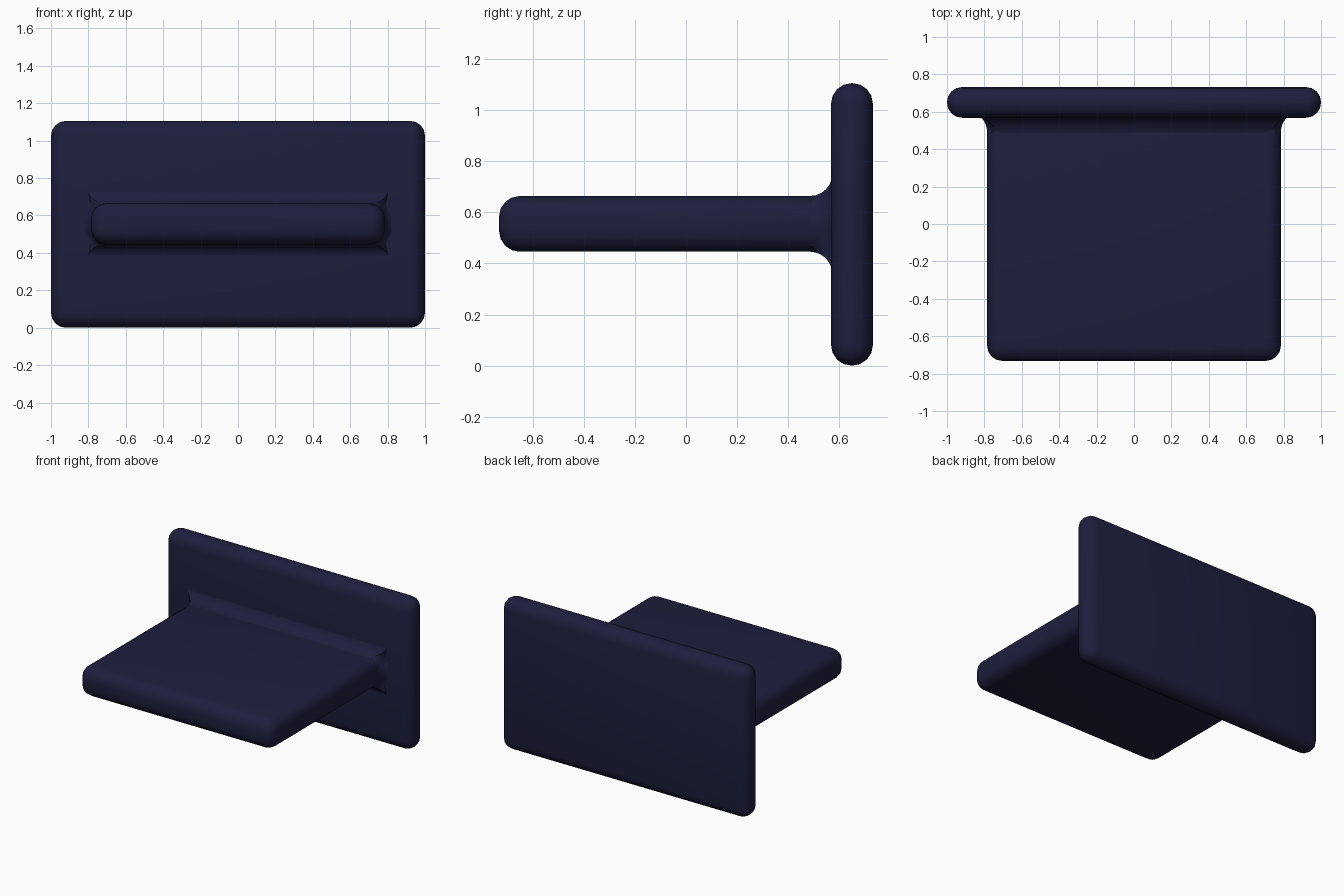
import bpy, bmesh, math

if "Cube" in bpy.data.objects:
    bpy.data.objects.remove(bpy.data.objects["Cube"])

MID_Z = 0.555
navy = bpy.data.materials.new("dark_navy")
navy.diffuse_color = (0.013, 0.013, 0.048, 1)
navy.use_nodes = True
navy.node_tree.nodes["Principled BSDF"].inputs["Base Color"].default_value = navy.diffuse_color


def finish(ob):
    ob.data.materials.append(navy)
    bpy.ops.object.select_all(action='DESELECT')
    ob.select_set(True)
    bpy.context.view_layer.objects.active = ob
    bpy.ops.object.shade_smooth_by_angle(angle=math.radians(35))


def rounded_box(name, lo, hi, radius):
    bpy.ops.mesh.primitive_cube_add(size=1, location=[(a + b) / 2 for a, b in zip(lo, hi)])
    ob = bpy.context.object
    ob.name = name
    ob.scale = [b - a for a, b in zip(lo, hi)]
    bpy.ops.object.transform_apply(location=False, rotation=False, scale=True)
    bev = ob.modifiers.new("round_edges", 'BEVEL')
    bev.width = radius
    bev.segments = 4
    bpy.ops.object.modifier_apply(modifier=bev.name)
    finish(ob)
    return ob


# Upright back plate and the thick horizontal shelf that runs into it
rounded_box("back_plate", (-1, 0.568, 0), (1, 0.732, 1.106), 0.08)
rounded_box("shelf", (-0.785, -0.732, MID_Z - 0.109), (0.785, 0.66, MID_Z + 0.109), 0.08)

# Concave flare around the joint: quarter sections lofted from shelf to plate
start = [(0.705, 0.109), (0.762, 0.086), (0.785, 0.03)]
end = [(0.81, 0.20), (0.80, 0.12), (0.838, 0.06)]
STEPS = 6
bm = bmesh.new()
rings = []
for i in range(STEPS + 1):
    a = math.pi / 2 * i / STEPS
    grow, y = 1 - math.cos(a), 0.486 + 0.088 * math.sin(a)
    quarter = []
    for k, ((x0, z0), (x1, z1)) in enumerate(zip(start, end)):
        fx = math.sin(a) if k == 0 else grow
        quarter.append((x0 + (x1 - x0) * fx, z0 + (z1 - z0) * grow))
    right = quarter + [(x, -z) for x, z in reversed(quarter)]
    loop = right + [(-x, -z) for x, z in right]
    rings.append([bm.verts.new((x, y, MID_Z + z)) for x, z in loop])
for r0, r1 in zip(rings, rings[1:]):
    for j in range(len(r0)):
        n = (j + 1) % len(r0)
        bm.faces.new((r0[j], r0[n], r1[n], r1[j]))
bm.faces.new(rings[0])
bm.faces.new(rings[-1])
bmesh.ops.recalc_face_normals(bm, faces=bm.faces)
mesh = bpy.data.meshes.new("joint_flare")
bm.to_mesh(mesh)
bm.free()
flare = bpy.data.objects.new("joint_flare", mesh)
bpy.context.collection.objects.link(flare)
finish(flare)
